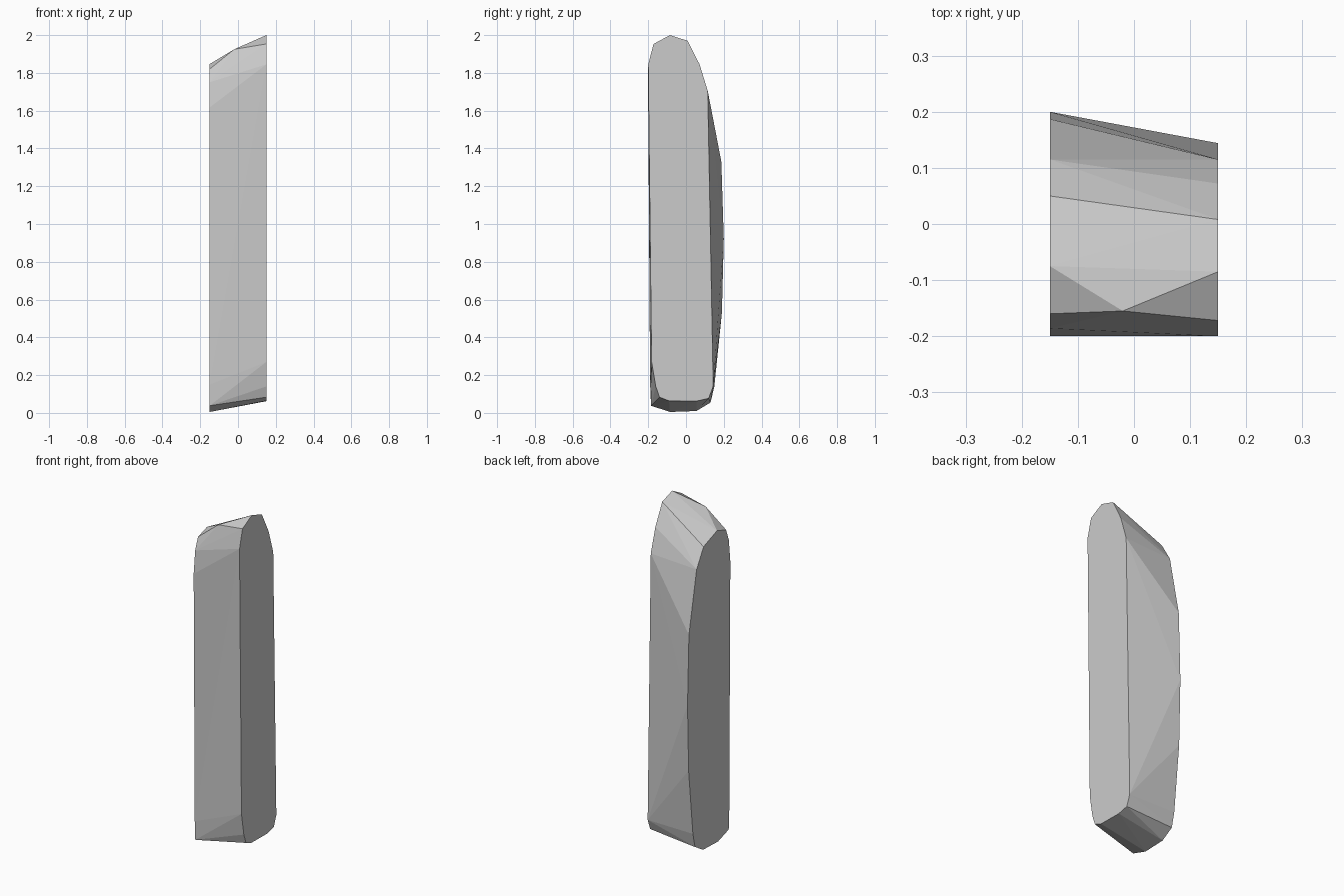
import bpy, bmesh

if "Cube" in bpy.data.objects:
    bpy.data.objects.remove(bpy.data.objects["Cube"])

# Side outlines as (y, z), clockwise from the top
right_outline = [(-0.085, 2.0), (0.008, 1.97), (0.072, 1.845), (0.115, 1.705),
                 (0.144, 0.14), (0.12, 0.077), (0.055, 0.062), (-0.09, 0.064),
                 (-0.14, 0.083), (-0.16, 0.14), (-0.182, 0.27), (-0.197, 1.75),
                 (-0.2, 1.845), (-0.172, 1.953)]
left_outline = [(-0.075, 1.847), (0.05, 1.80), (0.115, 1.69), (0.187, 1.33),
                (0.2, 0.92), (0.19, 0.53), (0.15, 0.14), (0.13, 0.055),
                (0.055, 0.01), (-0.085, 0.005), (-0.185, 0.038), (-0.19, 0.15),
                (-0.2, 1.617), (-0.186, 1.75), (-0.16, 1.82)]

# Chiselled slab: convex skin over both outlines plus a raised chip on the front crest
bm = bmesh.new()
for x, outline in ((0.15, right_outline), (-0.15, left_outline)):
    for y, z in outline:
        bm.verts.new((x, y, z))
bm.verts.new((-0.02, -0.155, 1.925))
result = bmesh.ops.convex_hull(bm, input=bm.verts[:])
spare = {v for v in result["geom_interior"] if isinstance(v, bmesh.types.BMVert)}
bmesh.ops.delete(bm, geom=list(spare), context='VERTS')

# Merge the flat triangles into clean end faces
bmesh.ops.dissolve_limit(bm, angle_limit=0.01, verts=bm.verts[:], edges=bm.edges[:])
bmesh.ops.recalc_face_normals(bm, faces=bm.faces[:])

mesh = bpy.data.meshes.new("stone_slab")
bm.to_mesh(mesh)
bm.free()
bpy.context.collection.objects.link(bpy.data.objects.new("stone_slab", mesh))
